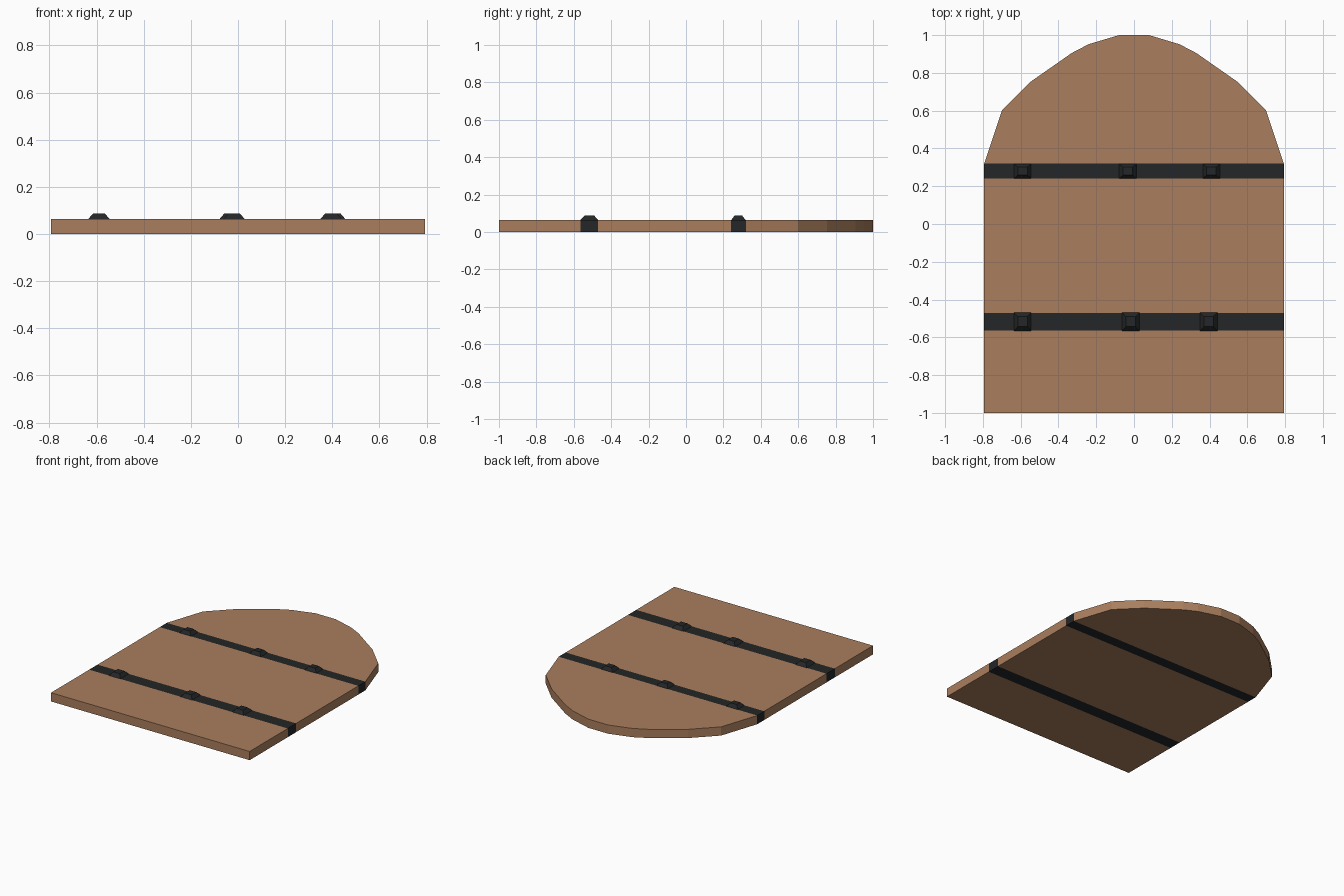
import bpy, bmesh

if "Cube" in bpy.data.objects:
    bpy.data.objects.remove(bpy.data.objects["Cube"])

T = 0.063  # door thickness
BANDS = [(-0.565, -0.47), (0.24, 0.32)]


def material(name, rgb):
    m = bpy.data.materials.new(name)
    m.diffuse_color = (*rgb, 1)
    m.use_nodes = True
    m.node_tree.nodes["Principled BSDF"].inputs["Base Color"].default_value = m.diffuse_color
    return m


wood = material("brown wood", (0.40, 0.21, 0.11))
iron = material("black iron", (0.017, 0.019, 0.020))


def finish(bm, name, mats):
    bmesh.ops.recalc_face_normals(bm, faces=bm.faces)
    me = bpy.data.meshes.new(name)
    bm.to_mesh(me)
    bm.free()
    for m in mats:
        me.materials.append(m)
    ob = bpy.data.objects.new(name, me)
    bpy.context.collection.objects.link(ob)
    return ob


# Arched door panel: mirrored half outline, extruded upward
half = [(0.793, -1), (0.793, 0.32), (0.70, 0.60), (0.545, 0.755),
        (0.33, 0.905), (0.24, 0.952), (0.08, 1.0)]
outline = half + [(-x, y) for x, y in reversed(half)]
bm = bmesh.new()
base = bm.faces.new([bm.verts.new((x, y, 0)) for x, y in outline])
ext = bmesh.ops.extrude_face_region(bm, geom=[base], use_keep_orig=True)
for v in ext["geom"]:
    if isinstance(v, bmesh.types.BMVert):
        v.co.z = T

# Flush iron bands wrapping the panel: cut across, coloured by y position
for y in [y for band in BANDS for y in band]:
    bmesh.ops.bisect_plane(bm, geom=bm.verts[:] + bm.edges[:] + bm.faces[:],
                           plane_co=(0, y, 0), plane_no=(0, 1, 0), dist=1e-5)
for f in bm.faces:
    y = f.calc_center_bounds().y
    f.material_index = int(any(a < y < b for a, b in BANDS))
finish(bm, "door_panel", [wood, iron])


# Bevelled studs: shallow square frustums
def stud(name, x, y, wx, wy):
    bm = bmesh.new()
    bmesh.ops.create_cube(bm, size=1)
    for v in bm.verts:
        top = v.co.z > 0
        k = 0.53 if top else 1
        v.co = (x + v.co.x * wx * k, y + v.co.y * wy * k, 0.087 if top else T - 0.002)
    finish(bm, name, [iron])


for row, y, wy, xs in [("lower", -0.517, 0.10, (-0.59, -0.017, 0.395)),
                       ("upper", 0.28, 0.08, (-0.59, -0.033, 0.41))]:
    for i, x in enumerate(xs):
        stud(f"{row}_stud_{i + 1}", x, y, 0.095, wy)
